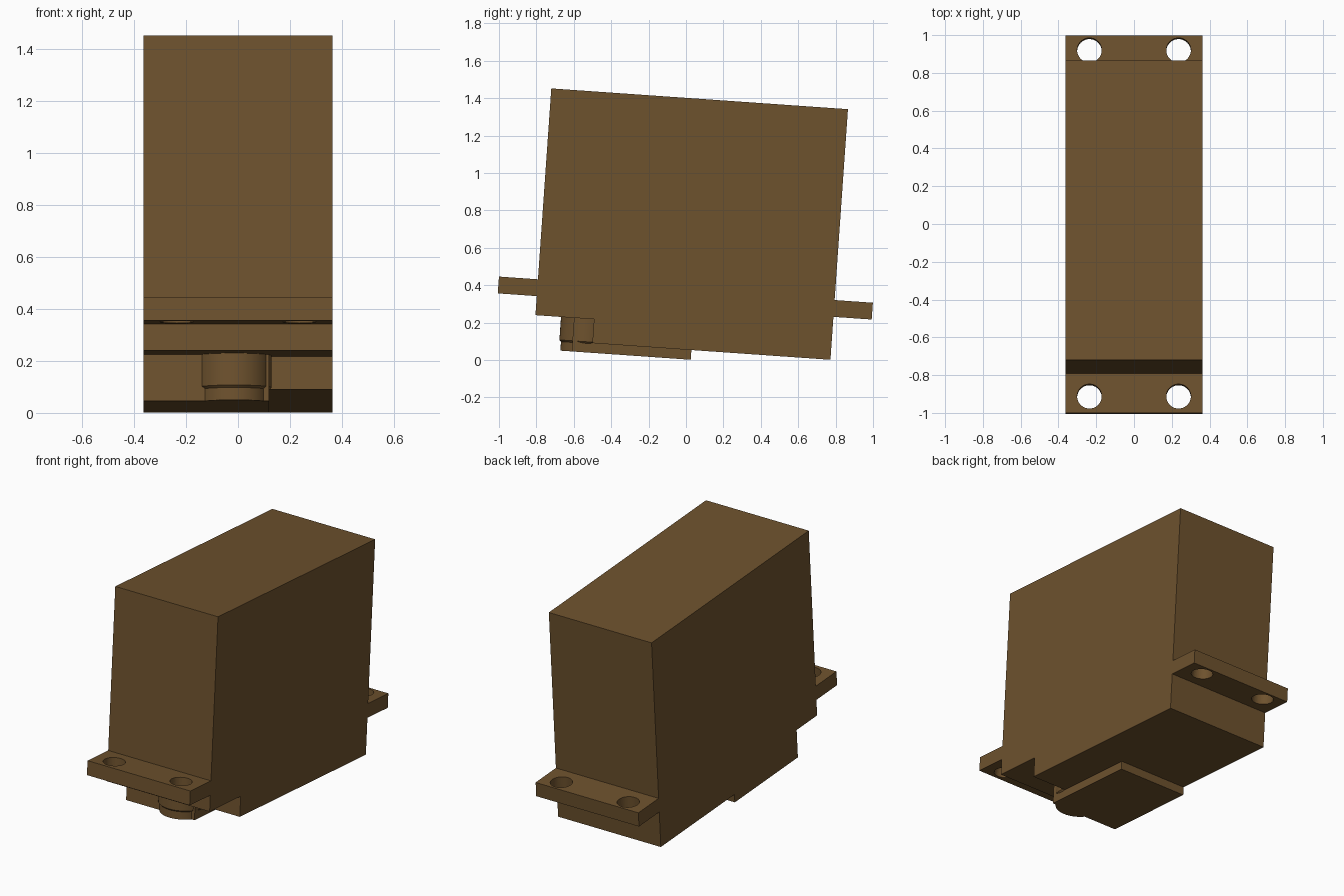
import bpy, bmesh, math
from mathutils import Matrix

if "Cube" in bpy.data.objects:
    bpy.data.objects.remove(bpy.data.objects["Cube"])

HALF = 0.363          # half width in x
# the whole unit leans 4 degrees about x
TILT = Matrix.Translation((0, 0, -0.004)) @ Matrix.Rotation(math.radians(-4), 4, 'X')

mat = bpy.data.materials.new("brown_plastic")
mat.diffuse_color = (0.155, 0.084, 0.027, 1)
mat.use_nodes = True
mat.node_tree.nodes["Principled BSDF"].inputs["Base Color"].default_value = mat.diffuse_color


def finish(name, bm):
    bmesh.ops.recalc_face_normals(bm, faces=bm.faces[:])
    mesh = bpy.data.meshes.new(name)
    bm.to_mesh(mesh)
    bm.free()
    mesh.materials.append(mat)
    ob = bpy.data.objects.new(name, mesh)
    bpy.context.collection.objects.link(ob)
    ob.matrix_world = TILT
    return ob


def extrude_x(name, profile, x0, x1):
    """Extrude a (y, z) side profile from x0 to x1."""
    bm = bmesh.new()
    face = bm.faces.new([bm.verts.new((x0, y, z)) for y, z in profile])
    new = bmesh.ops.extrude_face_region(bm, geom=[face])["geom"]
    verts = [g for g in new if isinstance(g, bmesh.types.BMVert)]
    bmesh.ops.translate(bm, verts=verts, vec=(x1 - x0, 0, 0))
    return finish(name, bm)


# case with both mounting tabs and the front lower notch
case = extrude_x("case_with_tabs", [
    (-0.82, 1.402), (-0.82, 0.379), (-1.029, 0.379), (-1.029, 0.289),
    (-0.82, 0.289), (-0.82, 0.187), (-0.506, 0.187), (-0.506, 0.059),
    (0.77, 0.059), (0.77, 0.289), (0.975, 0.289), (0.975, 0.379),
    (0.77, 0.379), (0.77, 1.402)], -HALF, HALF)

# screw holes through the tabs
bm = bmesh.new()
for x in (-0.236, 0.236):
    for y in (-0.941, 0.896):
        bmesh.ops.create_cone(bm, cap_ends=True, segments=48, radius1=0.065, radius2=0.065,
                              depth=0.3, matrix=Matrix.Translation((x, y, 0.334)))
cutter = finish("hole_cutter", bm)
cutter.hide_render = True
cutter.display_type = 'WIRE'
cut = case.modifiers.new("screw_holes", 'BOOLEAN')
cut.operation = 'DIFFERENCE'
cut.solver = 'EXACT'
cut.object = cutter

# stepped gear cover: fills part of the notch and runs under the case
extrude_x("gear_cover", [
    (-0.613, 0.187), (-0.613, 0.007), (0.025, 0.007), (0.025, 0.059),
    (-0.506, 0.059), (-0.506, 0.187)], -HALF, 0.12)

# output boss: wide collar stepping to a slightly narrower foot
bm = bmesh.new()
rings = [(0, 0.007), (0.135, 0.007), (0.135, 0.055), (0.144, 0.064), (0.144, 0.187), (0, 0.187)]
vs = [bm.verts.new((r, 0, z)) for r, z in rings]
edges = [bm.edges.new(p) for p in zip(vs, vs[1:])]
bmesh.ops.spin(bm, geom=vs + edges, cent=(0, 0, 0), axis=(0, 0, 1), angle=math.tau, steps=48)
bmesh.ops.remove_doubles(bm, verts=bm.verts[:], dist=1e-5)
bmesh.ops.translate(bm, verts=bm.verts[:], vec=(-0.015, -0.539, 0))
boss = finish("output_boss", bm)

bpy.ops.object.select_all(action='DESELECT')
for ob in (case, boss):
    ob.select_set(True)
bpy.context.view_layer.objects.active = boss
bpy.ops.object.shade_smooth_by_angle(angle=math.radians(30))
